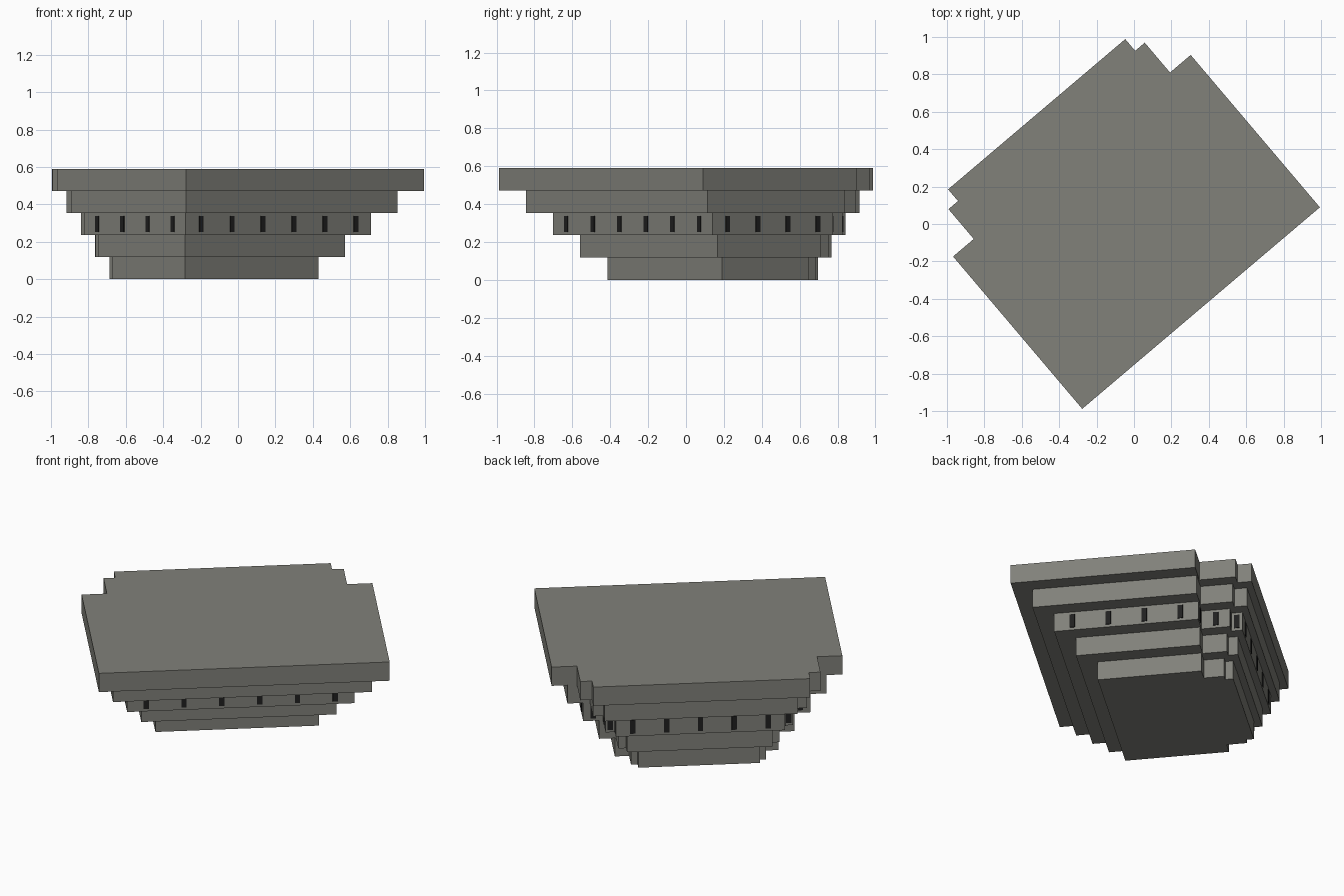
import bpy, bmesh, math
from mathutils import Matrix, Vector

cube = bpy.data.objects.get("Cube")
if cube:
    bpy.data.objects.remove(cube)


def make_material(name, rgb):
    mat = bpy.data.materials.new(name)
    mat.use_nodes = True
    mat.diffuse_color = (*rgb, 1)
    mat.node_tree.nodes["Principled BSDF"].inputs["Base Color"].default_value = (*rgb, 1)
    return mat


stone = make_material("grey stone", (0.22, 0.22, 0.195))
glass = make_material("dark window", (0.014, 0.014, 0.014))

TIERS, STEP, SHRINK = 5, 0.118, 0.1095
WINDOW_TIER = 2
WINDOW_W, WINDOW_H, WINDOW_T = 0.03, 0.085, 0.008
# The tiers taper towards this pivot
PLACE = Matrix.Translation((-0.294, 0.32, 0)) @ Matrix.Rotation(math.radians(40.3), 4, "Z")

# Half outline with two stepped notches at the back, mirrored to the other side
half = [(0.833, -1.009), (0.833, 0.059), (0.688, 0.059),
        (0.688, 0.268), (0.621, 0.268), (0.621, 0.350)]
outline = [Vector((x, y, 0)) for x, y in half]
outline += [Vector((-p.x, p.y, 0)) for p in reversed(outline)]


def add_object(name, bm, mat):
    bm.transform(PLACE)
    bmesh.ops.recalc_face_normals(bm, faces=bm.faces)
    mesh = bpy.data.meshes.new(name)
    bm.to_mesh(mesh)
    bm.free()
    mesh.materials.append(mat)
    bpy.context.collection.objects.link(bpy.data.objects.new(name, mesh))


# Stacked tiers, widening upwards
for tier in range(TIERS):
    scale = 1 - SHRINK * (TIERS - 1 - tier)
    bm = bmesh.new()
    base = bm.faces.new([bm.verts.new(p * scale + Vector((0, 0, tier * STEP))) for p in outline])
    top = bmesh.ops.extrude_face_region(bm, geom=[base], use_keep_orig=True)["geom"]
    bmesh.ops.translate(bm, vec=(0, 0, STEP),
                        verts=[v for v in top if isinstance(v, bmesh.types.BMVert)])
    add_object(f"tier_{tier + 1}", bm, stone)

# Slit windows spaced evenly along every wall of the middle tier
bm = bmesh.new()
scale = 1 - SHRINK * (TIERS - 1 - WINDOW_TIER)
for i, corner in enumerate(outline):
    start, end = corner * scale, outline[(i + 1) % len(outline)] * scale
    wall = end - start
    count = max(1, round(wall.length / 0.21))
    turn = Matrix.Rotation(math.atan2(wall.y, wall.x), 4, "Z")
    for n in range(count):
        spot = start + wall * ((n + 0.5) / count)
        spot.z = (WINDOW_TIER + 0.5) * STEP
        size = Matrix.Diagonal((WINDOW_W, WINDOW_T, WINDOW_H, 1))
        bmesh.ops.create_cube(bm, size=1, matrix=Matrix.Translation(spot) @ turn @ size)
add_object("slit_windows", bm, glass)
